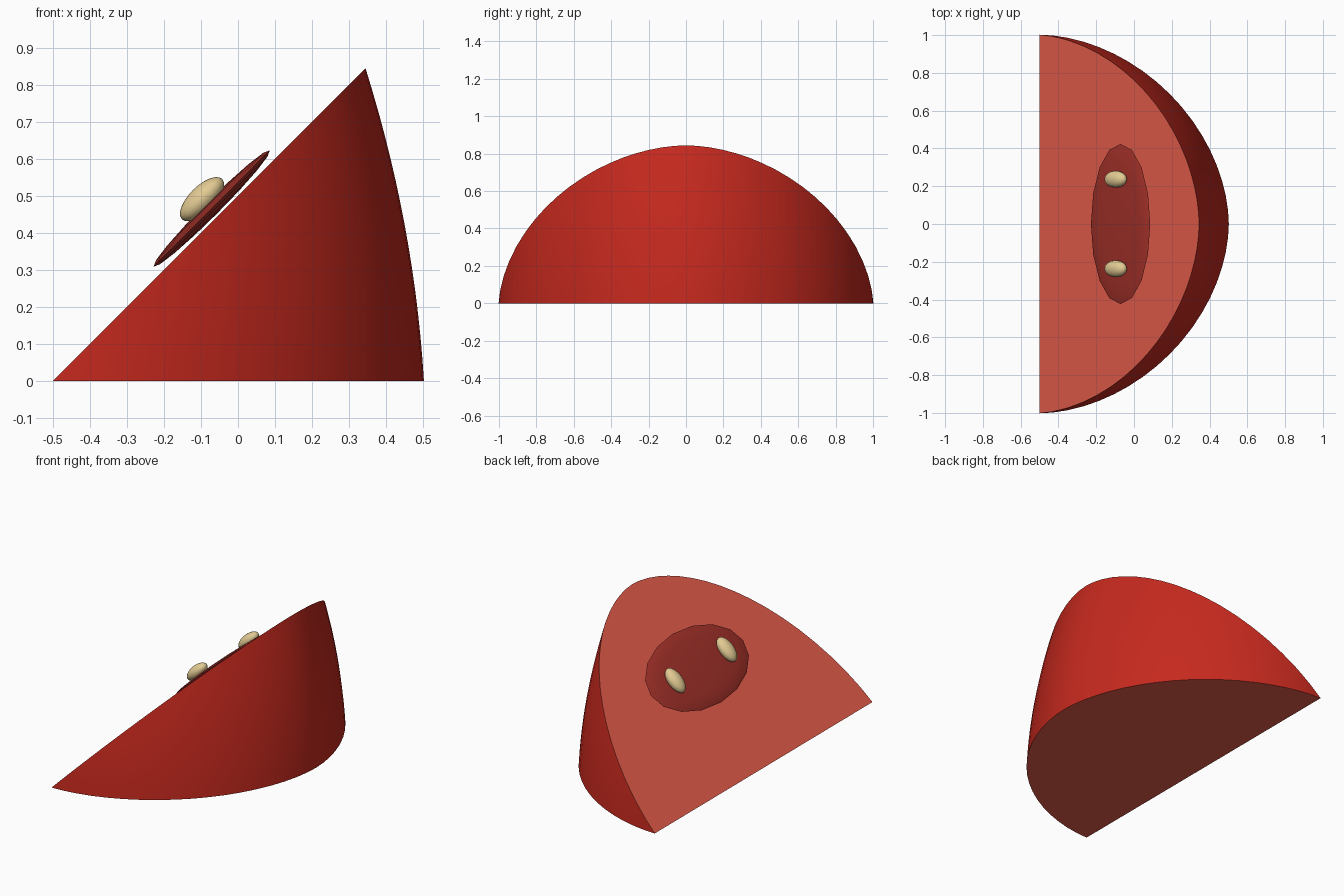
import bpy, bmesh, math
from mathutils import Matrix, Vector

if "Cube" in bpy.data.objects:
    bpy.data.objects.remove(bpy.data.objects["Cube"])


def material(name, rgb):
    m = bpy.data.materials.new(name)
    m.diffuse_color = (*rgb, 1)
    m.use_nodes = True
    m.node_tree.nodes["Principled BSDF"].inputs["Base Color"].default_value = m.diffuse_color
    return m


SKIN = material("skin red", (0.56, 0.022, 0.013))
FLESH = material("flesh pink red", (0.79, 0.11, 0.07))
CORE = material("core dark red", (0.35, 0.029, 0.021))
SEED = material("seed tan", (0.76, 0.59, 0.29))

TILT = Matrix.Rotation(math.radians(-45), 4, 'Y')   # lays parts on the sloping cut


def finish(bm, name, mats):
    bmesh.ops.recalc_face_normals(bm, faces=bm.faces)
    mesh = bpy.data.meshes.new(name)
    bm.to_mesh(mesh)
    bm.free()
    for m in mats:
        mesh.materials.append(m)
    obj = bpy.data.objects.new(name, mesh)
    bpy.context.collection.objects.link(obj)
    bpy.ops.object.select_all(action='DESELECT')
    obj.select_set(True)
    bpy.context.view_layer.objects.active = obj
    bpy.ops.object.shade_smooth_by_angle(angle=math.radians(40))
    return obj


def ellipsoid(name, segments, rings, radii, centre, mat):
    bm = bmesh.new()
    bmesh.ops.create_uvsphere(bm, u_segments=segments, v_segments=rings, radius=1)
    bmesh.ops.scale(bm, vec=radii, verts=bm.verts)
    bmesh.ops.transform(bm, matrix=Matrix.Translation(centre) @ TILT, verts=bm.verts)
    finish(bm, name, [mat])


# Fruit wedge: tapering rounded column, cut by a 45 degree plane
POWER = 1.85          # slightly pointed oval outline
SEGMENTS, LEVELS, HEIGHT = 72, 16, 0.96


def outline(a):
    c, s = math.cos(a), math.sin(a)
    return (math.copysign(abs(c) ** (2 / POWER), c),
            math.copysign(abs(s) ** (2 / POWER), s))


bm = bmesh.new()
rows = []
for i in range(LEVELS + 1):
    z = HEIGHT * i / LEVELS
    r = 1.002 - 0.06 * z - 0.15 * z * z
    row = []
    for k in range(SEGMENTS):
        x, y = outline(2 * math.pi * k / SEGMENTS)
        row.append(bm.verts.new((r * x, r * y, z)))
    rows.append(row)
for low, high in zip(rows, rows[1:]):
    for k in range(SEGMENTS):
        n = (k + 1) % SEGMENTS
        bm.faces.new((low[k], low[n], high[n], high[k]))
bm.faces.new(rows[0][::-1]).material_index = 1
bm.faces.new(rows[-1])
bmesh.ops.bisect_plane(bm, geom=bm.verts[:] + bm.edges[:] + bm.faces[:], dist=1e-5,
                       plane_co=(0, 0, 0), plane_no=Vector((-1, 0, 1)).normalized(),
                       clear_outer=True)
rim = [e for e in bm.edges if e.is_boundary]
for f in bmesh.ops.contextual_create(bm, geom=rim)["faces"]:
    f.material_index = 1
bmesh.ops.translate(bm, vec=(-0.5, 0, 0), verts=bm.verts)
finish(bm, "fruit_wedge", [SKIN, FLESH])

# Flattened core lying on the cut
ellipsoid("core", 16, 8, (0.222, 0.424, 0.02), (-0.071, 0, 0.466), CORE)

# Two seeds on the core
for side, label in ((1, "back"), (-1, "front")):
    ellipsoid("seed_" + label, 16, 12, (0.077, 0.045, 0.035),
              (-0.097, 0.237 * side, 0.491), SEED)
